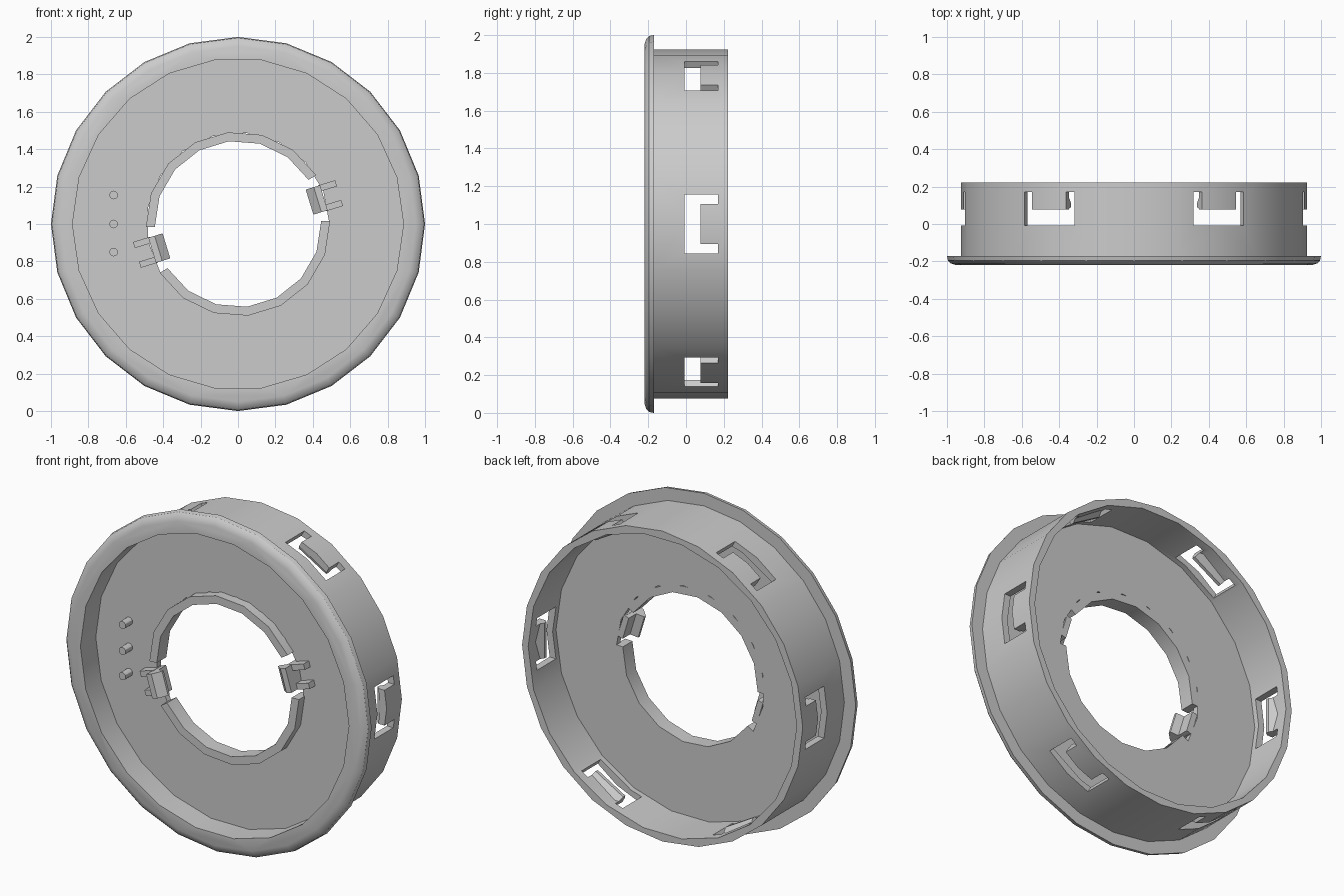
import bpy, bmesh
from math import cos, sin, radians, pi

cube = bpy.data.objects.get("Cube")
if cube:
    bpy.data.objects.remove(cube)

grey = bpy.data.materials.new("plain_grey")
colour = (0.6, 0.6, 0.6, 1)
grey.use_nodes = True
grey.diffuse_color = colour
grey.node_tree.nodes["Principled BSDF"].inputs["Base Color"].default_value = colour

PLATE_FRONT, PLATE_BACK = -0.075, -0.04
LIP_FRONT = -0.13


def place(r, t, y, angle=0):
    """Radial, tangential and depth offsets about the ring axis."""
    a = radians(angle)
    return (r * cos(a) - t * sin(a), y, 1 + r * sin(a) + t * cos(a))


def circle(radius, y, sides):
    return [place(radius, 0, y, 360 * i / sides) for i in range(sides)]


def skin(bm, rings):
    """Bridge matching rings and cap both ends."""
    loops = [[bm.verts.new(p) for p in ring] for ring in rings]
    n = len(loops[0])
    for a, b in zip(loops, loops[1:]):
        for i in range(n):
            j = (i + 1) % n
            bm.faces.new((a[i], a[j], b[j], b[i]))
    bm.faces.new(loops[0])
    bm.faces.new(loops[-1])


def build(name, solids):
    bm = bmesh.new()
    for rings in solids:
        skin(bm, rings)
    bmesh.ops.recalc_face_normals(bm, faces=bm.faces)
    mesh = bpy.data.meshes.new(name)
    bm.to_mesh(mesh)
    bm.free()
    mesh.materials.append(grey)
    obj = bpy.data.objects.new(name, mesh)
    bpy.context.collection.objects.link(obj)
    return obj


def activate(obj):
    bpy.ops.object.select_all(action='DESELECT')
    obj.select_set(True)
    bpy.context.view_layer.objects.active = obj


def smooth(obj):
    activate(obj)
    bpy.ops.object.shade_smooth_by_angle(angle=radians(30))


def cut(obj, cutter):
    activate(obj)
    mod = obj.modifiers.new("cut", 'BOOLEAN')
    mod.operation, mod.solver, mod.object = 'DIFFERENCE', 'EXACT', cutter
    bpy.ops.object.modifier_apply(modifier=mod.name)
    bpy.data.objects.remove(cutter)


def radial_box(r0, r1, t0, t1, y0, y1, angle):
    return [[place(r, t, y, angle) for t, y in ((t0, y0), (t1, y0), (t1, y1), (t0, y1))]
            for r in (r0, r1)]


# Housing: rounded front flange and rear wall, hollowed from both sides
profile = [(0.95, -0.22), (0.98, -0.21), (0.995, -0.195), (1, -0.17), (0.925, -0.17), (0.925, 0.222)]
housing = build("housing", [[circle(r, y, 24) for r, y in profile]])
for y0, y1, radius, sides in ((-0.4, PLATE_FRONT, 0.885, 22), (PLATE_BACK, 0.4, 0.885, 22),
                              (-0.3, 0.3, 0.489, 17)):
    cut(housing, build("cutter", [[circle(radius, y, sides) for y in (y0, y1)]]))

# C-shaped slots leave a spring tab at six places round the wall
slot = [(-0.155, -0.008), (0.155, -0.008), (0.155, 0.17), (0.105, 0.17),
        (0.105, 0.078), (-0.105, 0.078), (-0.105, 0.17), (-0.155, 0.17)]
slot_angles = range(0, 360, 60)
cut(housing, build("cutter", [[[place(r, t, y, a) for t, y in slot] for r in (0.75, 1.1)]
                              for a in slot_angles]))
smooth(housing)

# Inward catch on each spring tab
catch = [(0.89, 0.078), (0.855, 0.09), (0.855, 0.11), (0.89, 0.16)]
build("tab_catches", [[[place(r, t, y, a) for r, y in catch] for t in (-0.105, 0.105)]
                      for a in slot_angles])

# Two raised lip arcs round the central hole
for name, start in (("upper_lip", 32), ("lower_lip", 212)):
    angles = [start + 150 * i / 7 for i in range(8)]
    rings = [[place(0.493, 0, y, a) for a in angles] +
             [place(0.445, 0, y, a) for a in reversed(angles)] for y in (LIP_FRONT, PLATE_BACK)]
    smooth(build(name, [rings]))

# Hooked clips standing in the gaps between the lips, each on two feet
hook = [(0.445, PLATE_BACK), (0.445, -0.11), (0.4, -0.125), (0.4, -0.14),
        (0.445, -0.18), (0.48, -0.18), (0.48, PLATE_BACK)]
for name, angle in (("left_clip", 17), ("right_clip", 197)):
    solids = [[[place(r, t, y, angle) for r, y in hook] for t in (-0.07, 0.07)]]
    for t in (-0.055, 0.055):
        solids.append(radial_box(0.47, 0.565, t - 0.017, t + 0.017, -0.125, PLATE_BACK - 0.01, angle))
    build(name, solids)

# Three locating pegs on the plate
pegs = build("locating_pegs", [[[(-0.665 + 0.023 * cos(i * pi / 6), y, z + 0.023 * sin(i * pi / 6))
                                 for i in range(12)] for y in (-0.14, PLATE_FRONT + 0.005)]
                               for z in (0.85, 1.0, 1.155)])
smooth(pegs)
